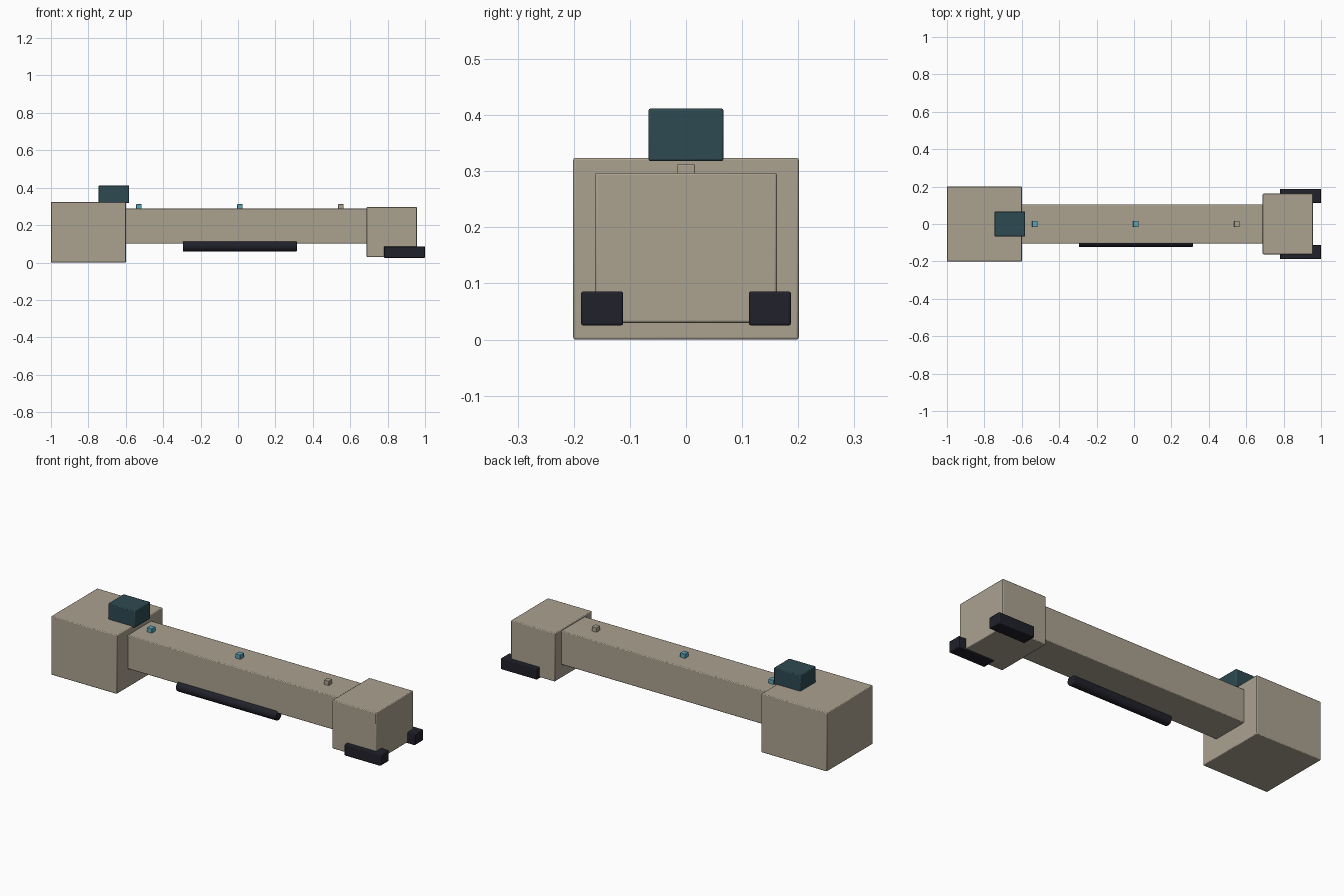
import bpy
import math

cube = bpy.data.objects.get("Cube")
if cube:
    bpy.data.objects.remove(cube, do_unlink=True)


def material(name, rgb):
    m = bpy.data.materials.new(name)
    m.use_nodes = True
    m.diffuse_color = (*rgb, 1)
    m.node_tree.nodes["Principled BSDF"].inputs["Base Color"].default_value = (*rgb, 1)
    return m


beige = material("beige", (0.41, 0.36, 0.28))
teal = material("dark teal", (0.027, 0.068, 0.083))
black = material("blue black", (0.015, 0.015, 0.024))
cyan = material("light cyan", (0.11, 0.38, 0.48))


def finish(obj, name, mat, bevel):
    obj.name = name
    obj.data.materials.append(mat)
    mod = obj.modifiers.new("soft edges", "BEVEL")
    mod.width = bevel
    mod.segments = 2
    mod.limit_method = "ANGLE"
    mod.angle_limit = math.radians(40)
    bpy.ops.object.shade_smooth_by_angle(angle=math.radians(35))


def box(name, x, y, z, mat, bevel=0.004):
    """Box given by its (low, high) extent on each axis."""
    spans = (x, y, z)
    bpy.ops.mesh.primitive_cube_add(size=1, location=[(a + b) / 2 for a, b in spans])
    obj = bpy.context.object
    obj.scale = [b - a for a, b in spans]
    bpy.ops.object.transform_apply(location=False, rotation=False, scale=True)
    finish(obj, name, mat, bevel)


# Main body: large block, long beam, small end block
box("large_block", (-1, -0.6), (-0.201, 0.201), (0, 0.324), beige)
box("beam", (-0.605, 0.695), (-0.104, 0.104), (0.102, 0.288), beige)
box("end_block", (0.688, 0.956), (-0.162, 0.162), (0.03, 0.297), beige)

# Sensor box on top of the large block
box("top_box", (-0.745, -0.583), (-0.067, 0.067), (0.318, 0.412), teal)

# Feet either side of the end block
for name, side in (("left_foot", 1), ("right_foot", -1)):
    y = sorted((side * 0.112, side * 0.187))
    box(name, (0.78, 1), y, (0.025, 0.086), black)

# Row of small studs along the beam
for i, (x, mat) in enumerate(((-0.53, cyan), (0.01, cyan), (0.55, beige))):
    box(f"stud_{i + 1}", (x - 0.015, x + 0.015), (-0.016, 0.016), (0.286, 0.312), mat, 0.002)

# Round bar along the lower front edge of the beam
bpy.ops.mesh.primitive_cylinder_add(vertices=16, radius=0.028, depth=0.61,
                                    location=(0.01, -0.095, 0.087),
                                    rotation=(0, math.pi / 2, 0))
finish(bpy.context.object, "round_bar", black, 0.005)
